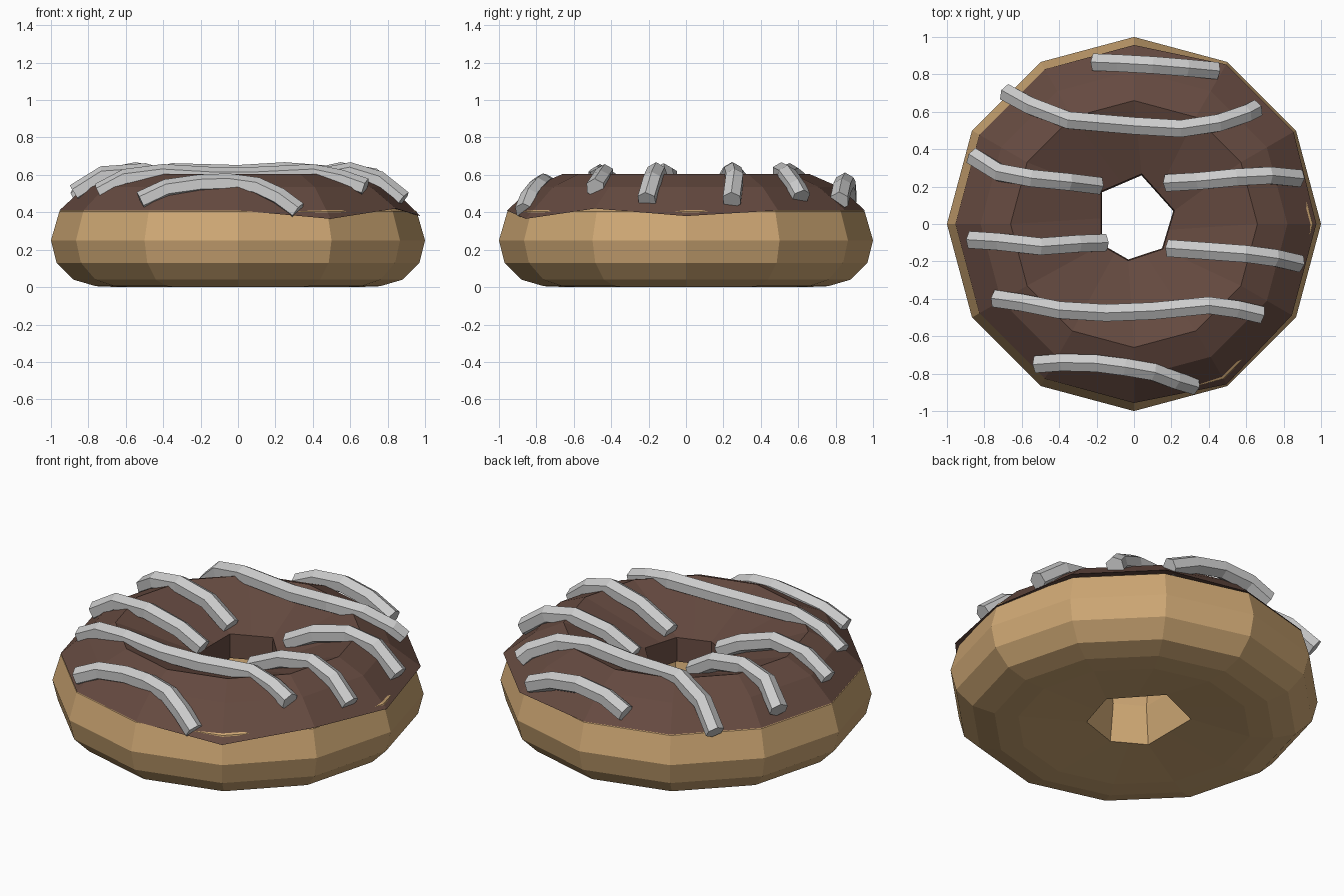
import bpy, bmesh, math
from mathutils import Vector

if "Cube" in bpy.data.objects:
    bpy.data.objects.remove(bpy.data.objects["Cube"])

N = 12
# irregular six-cornered hole, shared by dough and icing
HOLE = [(.21, .07), (.04, .26), (-.17, .17), (-.17, -.11), (-.03, -.19), (.15, -.13)]


def material(name, rgb):
    m = bpy.data.materials.new(name)
    m.diffuse_color = (*rgb, 1)
    m.use_nodes = True
    m.node_tree.nodes["Principled BSDF"].inputs["Base Color"].default_value = m.diffuse_color
    return m


def circle(r, z):
    return [Vector((r * math.cos(math.tau * k / N), r * math.sin(math.tau * k / N), z)) for k in range(N)]


def hole(scale, z):
    # corners fall on odd steps, edge midpoints on even steps
    ring = []
    for k in range(N):
        a = Vector(HOLE[(k // 2 - (0 if k % 2 else 1)) % 6])
        b = Vector(HOLE[(k // 2) % 6])
        p = (a + b) / 2 * scale
        ring.append(Vector((p.x, p.y, z)))
    return ring


def loft(name, rings, mat=None, closed=False):
    bm = bmesh.new()
    vs = [[bm.verts.new(p) for p in r] for r in rings]
    n = len(rings[0])
    for i in range(len(vs) if closed else len(vs) - 1):
        a, b = vs[i], vs[(i + 1) % len(vs)]
        for k in range(n):
            bm.faces.new((a[k], a[(k + 1) % n], b[(k + 1) % n], b[k]))
    if not closed:
        bm.faces.new(vs[0][::-1])
        bm.faces.new(vs[-1])
    bmesh.ops.recalc_face_normals(bm, faces=bm.faces)
    me = bpy.data.meshes.new(name)
    bm.to_mesh(me)
    bm.free()
    ob = bpy.data.objects.new(name, me)
    bpy.context.collection.objects.link(ob)
    if mat:
        me.materials.append(mat)
    return ob


# dough ring
dough = [circle(r, z) for r, z in
         [(.63, 0), (.76, .005), (.88, .04), (.97, .13), (1, .25), (.955, .405), (.86, .46), (.63, .5)]]
dough += [hole(1.3, .40), hole(1.12, .25), hole(1.28, .03)]
loft("dough", dough, material("dough", (.62, .39, .175)), closed=True)

# icing with an uneven lower rim and a slope down into the hole
rim_r = [.975, .985, .985, .957, .955, .955, .955, .955, .955, .957, .99, .975]
rim_z = [.38, .41, .41, .41, .41, .41, .41, .41, .41, .41, .365, .42]
rim = [Vector((p.x * r, p.y * r, z)) for p, r, z in zip(circle(1, 0), rim_r, rim_z)]
under = [Vector((p.x * .95, p.y * .95, p.z + .01)) for p in rim]
icing = [under, rim, circle(.82, .535), circle(.66, .605), hole(1.03, .45),
         hole(1, .31), hole(1.25, .38), circle(.63, .52)]
loft("icing", icing, material("icing", (.13, .068, .051)), closed=True)


# drizzle strands: hexagonal tubes with a ridge on top, along short paths
def strand(name, path, r=.053):
    pts = [Vector(p) for p in path]
    rings = []
    for i, p in enumerate(pts):
        t = (pts[min(i + 1, len(pts) - 1)] - pts[max(i - 1, 0)]).normalized()
        side = t.cross(Vector((0, 0, 1))).normalized()
        up = side.cross(t)
        rings.append([p + r * (side * math.sin(math.tau * k / 6) + up * math.cos(math.tau * k / 6))
                      for k in range(6)])
    loft(name, rings)


strand("drizzle_back", [(-.21, .865, .48), (-.08, .86, .54), (.1, .85, .56), (.28, .835, .53), (.44, .82, .46)])
strand("drizzle_back_long", [(-.68, .70, .43), (-.55, .63, .55), (-.35, .555, .61), (0, .525, .6),
                             (.25, .51, .615), (.45, .54, .6), (.6, .59, .53), (.65, .615, .48)])
strand("drizzle_upper_left", [(-.86, .36, .48), (-.72, .275, .58), (-.55, .245, .615), (-.35, .225, .58), (-.19, .205, .48)])
strand("drizzle_upper_right", [(.18, .22, .48), (.35, .23, .57), (.55, .25, .615), (.72, .26, .585), (.88, .245, .465)])
strand("drizzle_lower_left", [(-.87, -.085, .5), (-.72, -.095, .595), (-.5, -.12, .61), (-.3, -.105, .55), (-.16, -.1, .475)])
strand("drizzle_lower_right", [(.19, -.13, .475), (.4, -.145, .575), (.6, -.16, .615), (.75, -.18, .57), (.88, -.21, .465)])
strand("drizzle_front_long", [(-.74, -.40, .505), (-.6, -.42, .58), (-.4, -.46, .605), (-.15, -.475, .59),
                              (.1, -.465, .59), (.4, -.435, .605), (.55, -.455, .575), (.68, -.485, .53)])
strand("drizzle_front", [(-.52, -.75, .46), (-.38, -.74, .525), (-.2, -.745, .55), (-.05, -.765, .555),
                         (.1, -.79, .535), (.22, -.835, .48), (.32, -.865, .405)])
